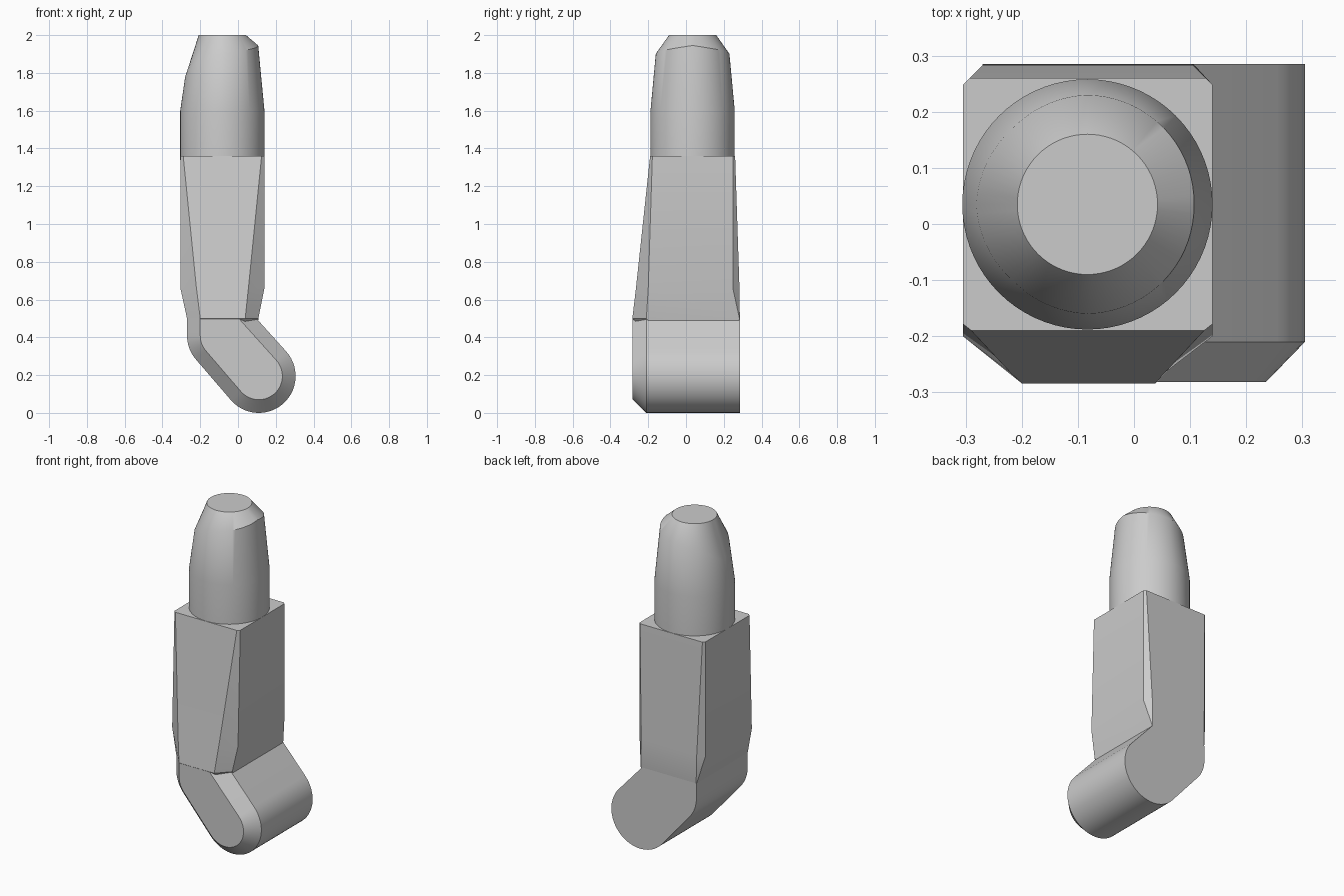
import bpy, bmesh
from math import radians, sin, cos, pi

cube = bpy.data.objects.get("Cube")
if cube:
    bpy.data.objects.remove(cube, do_unlink=True)

GREY = (0.6, 0.6, 0.6, 1)
mat = bpy.data.materials.new("plain grey")
mat.use_nodes = True
mat.diffuse_color = GREY
mat.node_tree.nodes["Principled BSDF"].inputs["Base Color"].default_value = GREY


def loft(name, rings, angle):
    """Bridge equal-length rings of points into a capped solid."""
    bm = bmesh.new()
    loops = [[bm.verts.new(p) for p in ring] for ring in rings]
    for a, b in zip(loops, loops[1:]):
        for i in range(len(a)):
            j = (i + 1) % len(a)
            bm.faces.new((a[i], a[j], b[j], b[i]))
    bm.faces.new(loops[0])
    bm.faces.new(loops[-1])
    bmesh.ops.recalc_face_normals(bm, faces=bm.faces)
    mesh = bpy.data.meshes.new(name)
    bm.to_mesh(mesh)
    bm.free()
    mesh.materials.append(mat)
    obj = bpy.data.objects.new(name, mesh)
    bpy.context.collection.objects.link(obj)
    bpy.ops.object.select_all(action='DESELECT')
    obj.select_set(True)
    bpy.context.view_layer.objects.active = obj
    bpy.ops.object.shade_smooth_by_angle(angle=radians(angle))
    return obj


# Bent lower end: rounded profile run front to back, bevelled at the front
TOP, TILT = 0.5, radians(42)
HEEL, TOE = (-0.075, 0.41), (0.11, 0.195)


def arc(centre, r, start, end, steps):
    for i in range(steps + 1):
        a = start + (end - start) * i / steps
        yield centre[0] + r * cos(a), centre[1] + r * sin(a)


def bent_profile(r, y):
    pts = [(HEEL[0] - r, TOP)]
    pts += arc(HEEL, r, pi, pi + TILT, 8)
    pts += arc(TOE, r, pi + TILT, 2 * pi + TILT, 28)
    x, z = pts[-1]
    pts.append((x - (TOP - z) * sin(pi / 2 - TILT) ** -1 * sin(TILT), TOP))
    return [(px, y, pz) for px, pz in pts]


loft("bent_end", [bent_profile(0.195, 0.285), bent_profile(0.195, -0.21),
                  bent_profile(0.125, -0.282)], 30)


# Square shaft whose corner chamfers widen downwards
def section(z, x0, x1, y0, y1, cx, cy, cb):
    return [(x0 + cx, y0, z), (x1 - cx, y0, z), (x1, y0 + cy, z), (x1, y1 - cb, z),
            (x1 - cb, y1, z), (x0 + cb, y1, z), (x0, y1 - cb, z), (x0, y0 + cy, z)]


loft("shaft", [
    section(1.36, -0.305, 0.14, -0.19, 0.26, 0.015, 0.012, 0.012),
    section(0.66, -0.305, 0.14, -0.265, 0.283, 0.085, 0.065, 0.035),
    section(0.5, -0.27, 0.108, -0.284, 0.285, 0.07, 0.074, 0.002),
    section(0.42, -0.25, 0.1, -0.2, 0.27, 0.07, 0.074, 0.002)], 20)

# Round peg with a shoulder that drops towards its -x side
SHOULDER = [(0, 1.945, 0.19), (90, 1.9, 0.195), (133, 1.86, 0.19), (180, 1.77, 0.198)]


def shoulder(deg):
    d = min(deg, 360 - deg)
    for (a, za, ra), (b, zb, rb) in zip(SHOULDER, SHOULDER[1:]):
        if d <= b:
            t = (d - a) / (b - a)
            return za + (zb - za) * t, ra + (rb - ra) * t


def peg_ring(level):
    ring = []
    for i in range(72):
        z, r = level if level else shoulder(i * 5)
        a = radians(i * 5)
        ring.append((-0.083 + r * cos(a), 0.035 + r * sin(a), z))
    return ring


loft("peg", [peg_ring(level) for level in
             ((1.34, 0.223), (1.6, 0.223), None, (2.0, 0.125))], 35)
